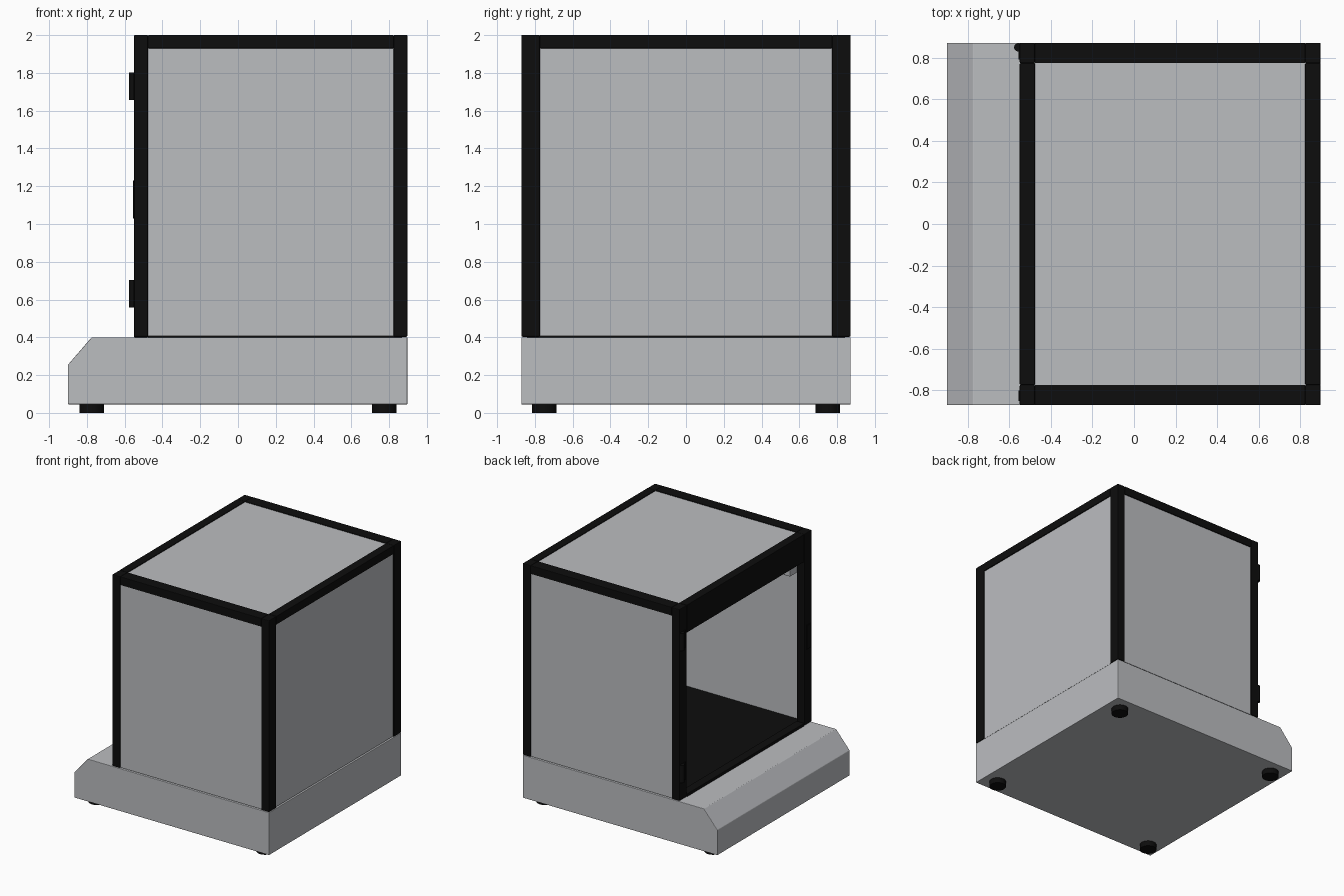
import bpy, bmesh, math

if "Cube" in bpy.data.objects:
    bpy.data.objects.remove(bpy.data.objects["Cube"])


def material(name, rgb, rough=0.6):
    m = bpy.data.materials.new(name)
    m.use_nodes = True
    m.diffuse_color = (*rgb, 1)
    b = m.node_tree.nodes["Principled BSDF"]
    b.inputs["Base Color"].default_value = (*rgb, 1)
    b.inputs["Roughness"].default_value = rough
    return m


GREY = material("light grey", (0.50, 0.51, 0.53))
BLACK = material("black", (0.004, 0.004, 0.004))


def finish(name, bm, mat, bevel=0.0):
    bmesh.ops.recalc_face_normals(bm, faces=bm.faces)
    me = bpy.data.meshes.new(name)
    bm.to_mesh(me)
    bm.free()
    me.materials.append(mat)
    ob = bpy.data.objects.new(name, me)
    bpy.context.collection.objects.link(ob)
    if bevel:
        mod = ob.modifiers.new("Bevel", 'BEVEL')
        mod.width = bevel
        mod.segments = 2
    return ob


def box(name, mat, x, y, z, bevel=0.0):
    """Box from its min/max range on each axis."""
    bm = bmesh.new()
    bmesh.ops.create_cube(bm, size=1)
    for v in bm.verts:
        for i, (a, b) in enumerate((x, y, z)):
            v.co[i] = a if v.co[i] < 0 else b
    return finish(name, bm, mat, bevel)


def cylinder(name, mat, centre, radius, height, sides=32):
    bm = bmesh.new()
    bmesh.ops.create_cone(bm, cap_ends=True, segments=sides,
                          radius1=radius, radius2=radius, depth=height)
    bmesh.ops.translate(bm, verts=bm.verts, vec=centre)
    ob = finish(name, bm, mat)
    bpy.context.view_layer.objects.active = ob
    ob.select_set(True)
    bpy.ops.object.shade_smooth_by_angle(angle=math.radians(35))
    ob.select_set(False)
    return ob


# Main extents of the cabinet
X0, X1, Y, TOP, DECK = -0.55, 0.897, 0.872, 2.0, 0.40
PX, PY, RAIL = 0.073, 0.098, 0.07      # post sizes and rail height
XI0, XI1, YI = X0 + PX, X1 - PX, Y - PY

# Base: side profile with a sloping edge, extruded across the depth
bm = bmesh.new()
profile = [(-0.9, 0.045), (X1, 0.045), (X1, DECK), (-0.775, DECK), (-0.9, 0.255)]
face = bm.faces.new([bm.verts.new((x, -Y, z)) for x, z in profile])
ext = bmesh.ops.extrude_face_region(bm, geom=[face])
bmesh.ops.translate(bm, vec=(0, 2 * Y, 0),
                    verts=[g for g in ext["geom"] if isinstance(g, bmesh.types.BMVert)])
finish("base", bm, GREY, 0.004)

# Feet
for sx, xn in ((-1, "right"), (1, "left")):
    for sy, yn in ((-1, "front"), (1, "back")):
        cylinder(f"{yn}_{xn}_foot", BLACK, (sx * 0.775, sy * 0.75, 0.0245), 0.065, 0.049)

# Corner posts, with top rails and panels on front and back
for sy, yn in ((-1, "front"), (1, "back")):
    ys = sorted((sy * YI, sy * Y))
    box(f"{yn}_right_post", BLACK, (X0, XI0), ys, (DECK + 0.003, TOP), 0.006)
    box(f"{yn}_left_post", BLACK, (XI1, X1), ys, (DECK + 0.003, TOP), 0.006)
    box(f"{yn}_top_rail", BLACK, (XI0, XI1), ys, (TOP - RAIL, TOP), 0.004)
    box(f"{yn}_panel", GREY, (XI0 - 0.005, XI1 + 0.005),
        sorted((sy * (Y - 0.03), sy * (Y - 0.008))), (DECK + 0.006, TOP - RAIL + 0.005))

# Closed left side, roof and interior floor
box("left_top_rail", BLACK, (XI1, X1), (-YI, YI), (TOP - RAIL, TOP), 0.004)
box("left_panel", GREY, (X1 - 0.03, X1 - 0.008), (-YI - 0.005, YI + 0.005),
    (DECK + 0.006, TOP - RAIL + 0.005))
box("roof_panel", GREY, (XI0 - 0.005, XI1 + 0.005), (-YI - 0.005, YI + 0.005),
    (TOP - 0.03, TOP - 0.006))
box("interior_floor", BLACK, (XI0, X1 - 0.03), (-Y + 0.03, Y - 0.03), (DECK, DECK + 0.006))

# Open right side: deep header and low sill
box("opening_header", BLACK, (X0, XI0), (-YI, YI), (1.77, TOP), 0.004)
box("opening_sill", BLACK, (X0, XI0), (-YI, YI), (DECK, DECK + 0.025), 0.004)

# Hinges and grip plate on the opening's posts
for n, z in (("lower", 0.63), ("upper", 1.73)):
    cylinder(f"{n}_hinge_barrel", BLACK, (X0 - 0.007, Y - 0.022, z), 0.02, 0.145, 20)
    box(f"{n}_hinge_leaf", BLACK, (X0 - 0.006, X0 + 0.01), (Y - 0.08, Y - 0.02),
        (z - 0.072, z + 0.072))
box("grip_plate", BLACK, (X0 - 0.006, X0 + 0.005), (-Y + 0.02, -Y + 0.07), (1.03, 1.23))

# Small lamp fitting inside, under the header
box("lamp_block", GREY, (XI0 + 0.01, XI0 + 0.07), (-YI - 0.02, -YI + 0.07), (1.65, 1.71), 0.004)
box("lamp_arm", GREY, (XI0 + 0.07, XI0 + 0.25), (-YI, -YI + 0.04), (1.665, 1.695))
box("lamp_mount", GREY, (XI0 + 0.2, XI0 + 0.25), (-Y + 0.03, -YI + 0.04), (1.66, 1.70))
